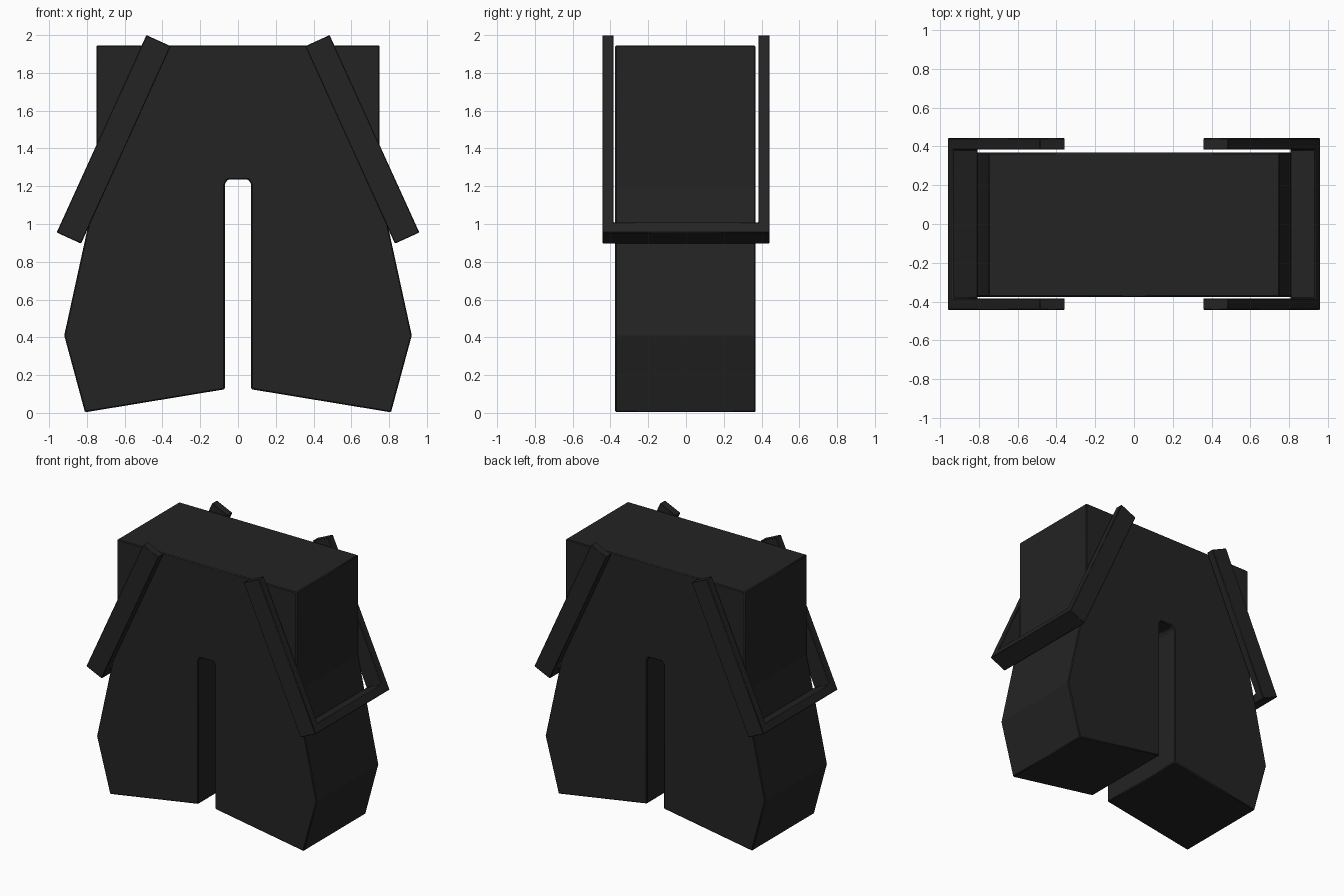
import bpy, bmesh
from mathutils import Vector

if "Cube" in bpy.data.objects:
    bpy.data.objects.remove(bpy.data.objects["Cube"])

cloth = bpy.data.materials.new("charcoal cloth")
cloth.diffuse_color = (0.017, 0.017, 0.017, 1)
cloth.use_nodes = True
cloth.node_tree.nodes["Principled BSDF"].inputs["Base Color"].default_value = cloth.diffuse_color


def prism(name, points, offset, bevel):
    """Extrude a closed outline of 3D points along offset."""
    bm = bmesh.new()
    face = bm.faces.new([bm.verts.new(p) for p in points])
    ext = bmesh.ops.extrude_face_region(bm, geom=[face])
    moved = [g for g in ext["geom"] if isinstance(g, bmesh.types.BMVert)]
    bmesh.ops.translate(bm, verts=moved, vec=offset)
    bmesh.ops.recalc_face_normals(bm, faces=bm.faces)
    mesh = bpy.data.meshes.new(name)
    bm.to_mesh(mesh)
    bm.free()
    mesh.materials.append(cloth)
    ob = bpy.data.objects.new(name, mesh)
    bpy.context.collection.objects.link(ob)
    mod = ob.modifiers.new("soft edges", "BEVEL")
    mod.width = bevel
    mod.segments = 1
    mod.limit_method = "ANGLE"
    mod.angle_limit = 0.7
    bpy.ops.object.select_all(action="DESELECT")
    ob.select_set(True)
    bpy.context.view_layer.objects.active = ob
    bpy.ops.object.shade_smooth_by_angle(angle=0.17)
    return ob


# Trousers: half outline mirrored across x, extruded front to back
half = [(0.055, 1.235), (0.07, 1.21), (0.07, 0.125), (0.81, 0.003),
        (0.92, 0.41), (0.75, 1.19), (0.75, 1.945)]
outline = half + [(-x, z) for x, z in reversed(half)]
prism("trousers", [(x, -0.375, z) for x, z in outline], Vector((0, 0.743, 0)), 0.006)

# Hanging braces: a U shape wrapped around each hip, tilted outwards
LENGTH, OUT, INNER, THICK = 1.148, 0.443, 0.383, 0.06
u_shape = [(LENGTH, -OUT), (0, -OUT), (0, OUT), (LENGTH, OUT),
           (LENGTH, INNER), (THICK, INNER), (THICK, -INNER), (LENGTH, -INNER)]
for side, name in ((1, "right_brace"), (-1, "left_brace")):
    along = Vector((-0.475 * side, 0, 1.045)).normalized()
    across = Vector((-along.z * side, 0, along.x * side))
    corner = Vector((0.96 * side, 0, 0.955))
    pts = [corner + along * a + Vector((0, y, 0)) for a, y in u_shape]
    prism(name, pts, across * 0.142, 0.004)
